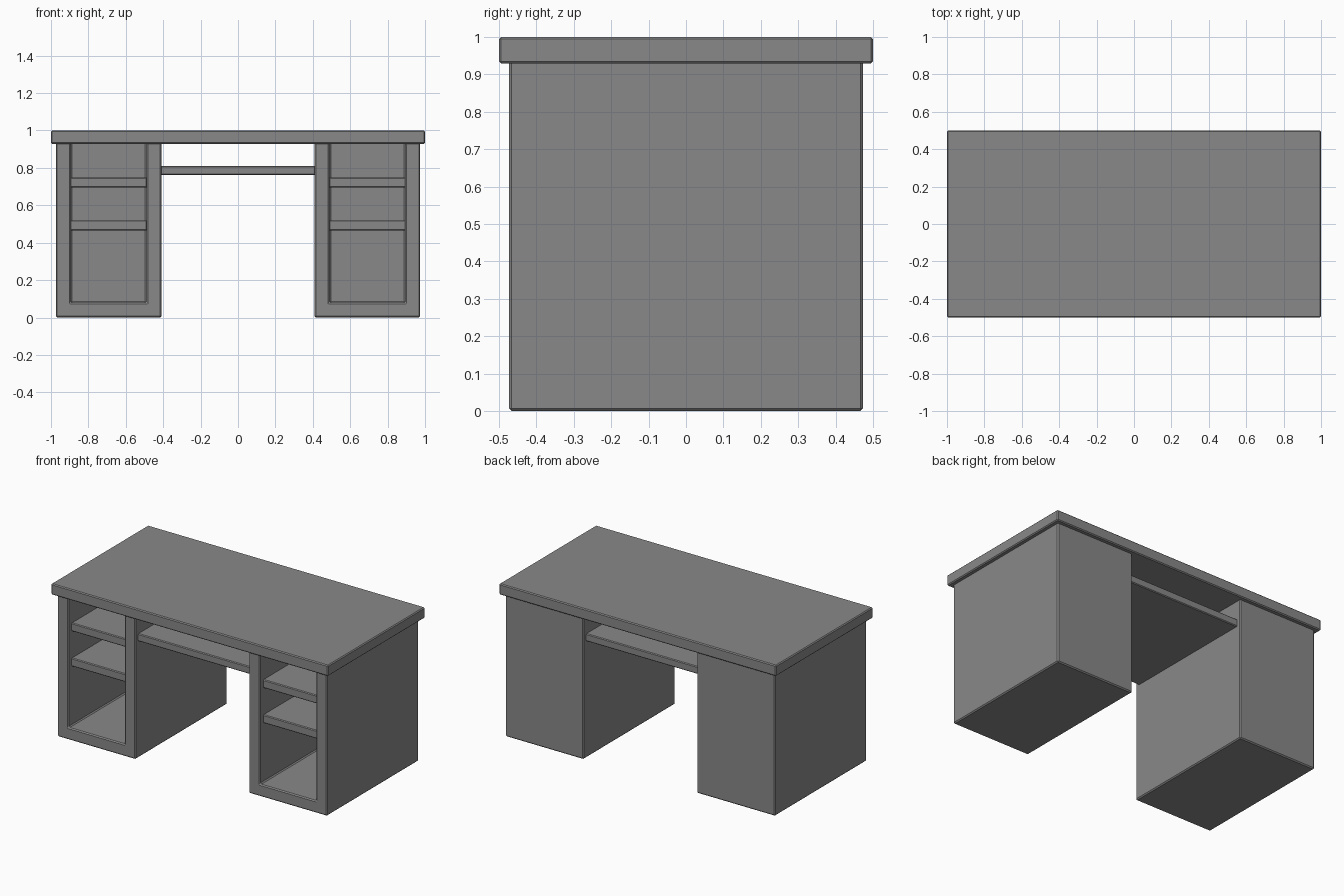
import bpy

if "Cube" in bpy.data.objects:
    bpy.data.objects.remove(bpy.data.objects["Cube"])

# Dark grey finish shared by every part
dark = bpy.data.materials.new("dark_grey")
dark.diffuse_color = (0.25, 0.25, 0.25, 1)
dark.use_nodes = True
dark.node_tree.nodes["Principled BSDF"].inputs["Base Color"].default_value = dark.diffuse_color


def box(name, x, y, z, bevel=0.006):
    """Box from (min, max) ranges, with chamfered edges."""
    lo, hi = zip(x, y, z)
    bpy.ops.mesh.primitive_cube_add(
        size=1, location=[(a + b) / 2 for a, b in zip(lo, hi)])
    ob = bpy.context.object
    ob.name = name
    ob.scale = [b - a for a, b in zip(lo, hi)]
    bpy.ops.object.transform_apply(location=True, rotation=False, scale=True)
    ob.data.materials.append(dark)
    if bevel:
        add_bevel(ob, bevel)
    return ob


def add_bevel(ob, width):
    mod = ob.modifiers.new("chamfer", 'BEVEL')
    mod.width = width
    mod.segments = 1
    mod.limit_method = 'ANGLE'


def span(side, a, b):
    return sorted((side * a, side * b))


# Desktop slab
box("desktop", (-1, 1), (-0.5, 0.5), (0.929, 1.0))

# Shelf across the knee space
box("center_shelf", (-0.415, 0.415), (-0.445, 0.445), (0.761, 0.81), 0.005)

for side, label in ((-1, "left"), (1, "right")):
    # Pedestal carcass, hollowed from the front and top
    pedestal = box(label + "_pedestal", span(side, 0.409, 0.974),
                   (-0.473, 0.473), (0, 0.936), bevel=0)
    cutter = box(label + "_cutter", span(side, 0.489, 0.894),
                 (-0.6, 0.40), (0.079, 1.1), bevel=0)
    cutter.hide_render = True
    cut = pedestal.modifiers.new("hollow", 'BOOLEAN')
    cut.operation = 'DIFFERENCE'
    cut.object = cutter
    add_bevel(pedestal, 0.007)
    bpy.context.view_layer.objects.active = pedestal
    for mod in ("hollow", "chamfer"):
        bpy.ops.object.modifier_apply(modifier=mod)
    bpy.data.objects.remove(cutter)

    # Two shelves inside the pedestal
    for level, z in (("lower", 0.466), ("upper", 0.695)):
        box(f"{label}_{level}_shelf", span(side, 0.486, 0.897),
            (-0.44, 0.405), (z, z + 0.054), 0.005)
